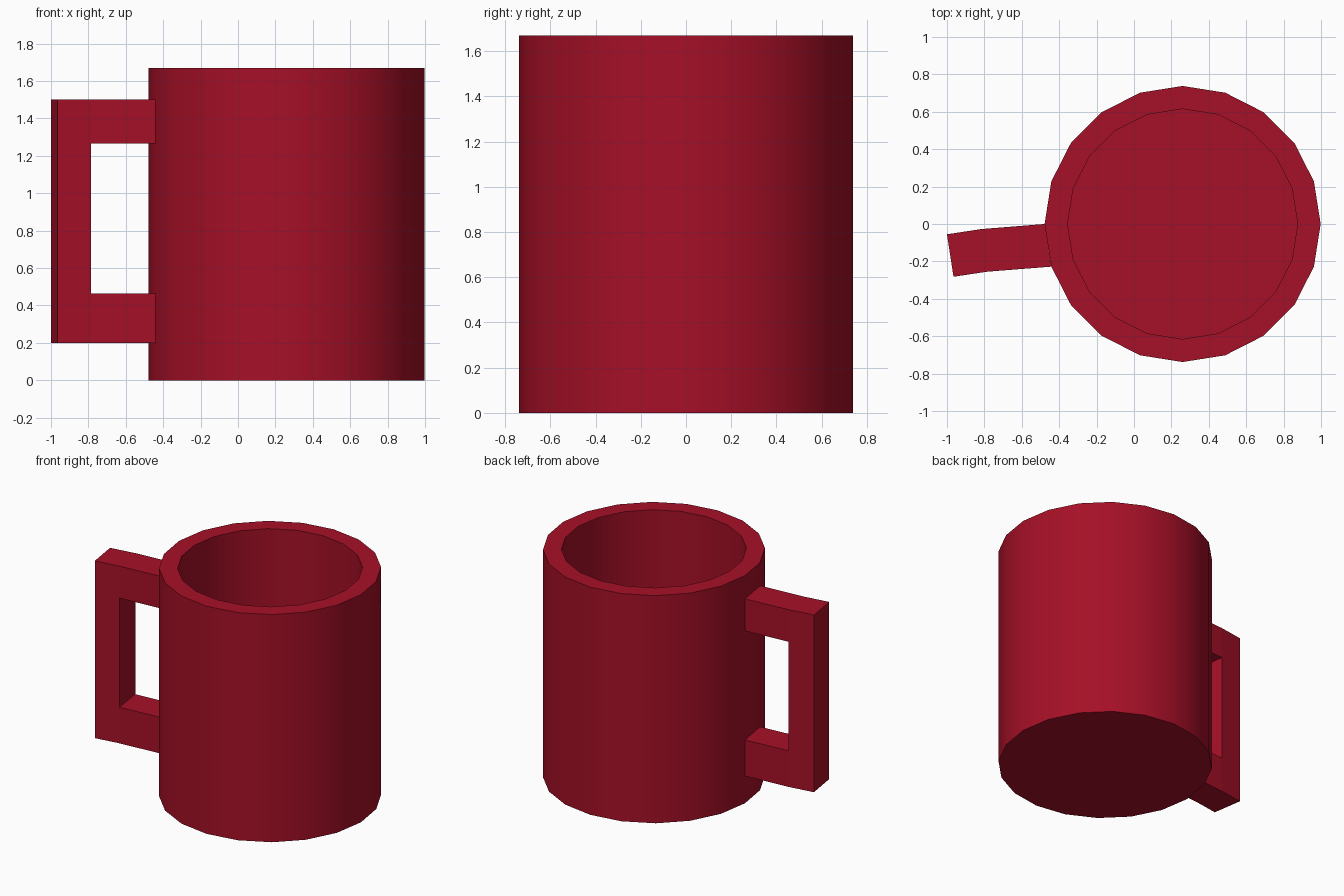
import bpy, bmesh, math

if "Cube" in bpy.data.objects:
    bpy.data.objects.remove(bpy.data.objects["Cube"])

SIDES, CX = 20, 0.26
R_OUT, R_IN, HEIGHT, FLOOR = 0.738, 0.615, 1.67, 0.12

red = bpy.data.materials.new("deep red")
red.diffuse_color = (0.38, 0.005, 0.02, 1)
red.use_nodes = True
red.node_tree.nodes["Principled BSDF"].inputs["Base Color"].default_value = red.diffuse_color


def finish(name, bm):
    bmesh.ops.recalc_face_normals(bm, faces=bm.faces)
    mesh = bpy.data.meshes.new(name)
    bm.to_mesh(mesh)
    bm.free()
    mesh.materials.append(red)
    obj = bpy.data.objects.new(name, mesh)
    bpy.context.collection.objects.link(obj)
    return obj


# Cup body: stacked rings, up the outside, over the rim and down the inside
bm = bmesh.new()
rings = []
for r, z in [(R_OUT, 0), (R_OUT, HEIGHT), (R_IN, HEIGHT), (R_IN, FLOOR)]:
    rings.append([bm.verts.new((CX + r * math.cos(math.tau * i / SIDES),
                                r * math.sin(math.tau * i / SIDES), z))
                  for i in range(SIDES)])
for a, b in zip(rings, rings[1:]):
    for i in range(SIDES):
        j = (i + 1) % SIDES
        bm.faces.new((a[i], a[j], b[j], b[i]))
bm.faces.new(rings[0])
bm.faces.new(rings[-1])
body = finish("cup_body", bm)
bpy.context.view_layer.objects.active = body
body.select_set(True)
bpy.ops.object.shade_smooth_by_angle(angle=math.radians(30))

# Handle: plan stations (back xy, front xy) grown out of one side of the cup
wall = ((-0.478, 0.0), (-0.442, -0.228))
bend = ((-0.815, -0.027), (-0.785, -0.255))
tip = ((-1.0, -0.055), (-0.965, -0.282))
bm = bmesh.new()
levels = [0.2, 0.465, 1.265, 1.5]
grid = [[[bm.verts.new((x, y, z)) for x, y in st] for z in levels]
        for st in (wall, bend, tip)]
# side faces of lower arm, upper arm and upright
cells = [(0, 0), (0, 2), (1, 0), (1, 1), (1, 2)]
for s, l in cells:
    for k in (0, 1):
        bm.faces.new((grid[s][l][k], grid[s + 1][l][k],
                      grid[s + 1][l + 1][k], grid[s][l + 1][k]))
# faces across the width, following the C shaped outline (open at the cup)
path = [(0, 0), (1, 0), (2, 0), (2, 1), (2, 2), (2, 3), (1, 3), (0, 3)]
hole = [(0, 1), (1, 1), (1, 2), (0, 2)]
for line in (path, hole):
    for (s, l), (t, m) in zip(line, line[1:]):
        bm.faces.new((grid[s][l][0], grid[t][m][0],
                      grid[t][m][1], grid[s][l][1]))
finish("handle", bm)
